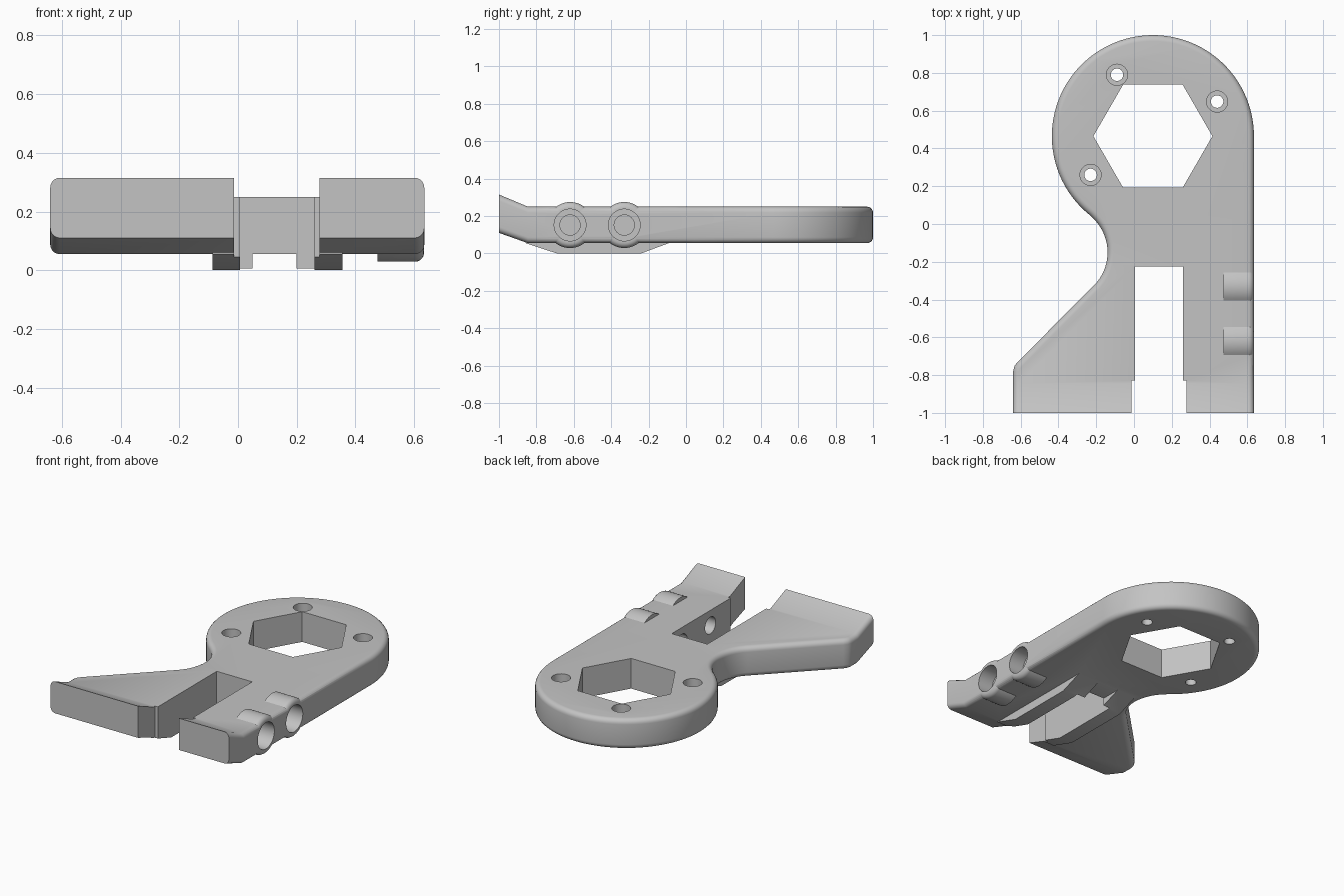
import bpy, bmesh
from math import sin, cos, pi, radians
from mathutils import Matrix, Vector

if "Cube" in bpy.data.objects:
    bpy.data.objects.remove(bpy.data.objects["Cube"])

grey = bpy.data.materials.new("plain grey")
grey.use_nodes = True
grey.diffuse_color = (0.55, 0.55, 0.55, 1)
grey.node_tree.nodes["Principled BSDF"].inputs["Base Color"].default_value = (0.55, 0.55, 0.55, 1)

BOTTOM, TOP = 0.055, 0.25
HEAD = (0.1, 0.465)


def to_object(bm, name):
    bmesh.ops.recalc_face_normals(bm, faces=bm.faces)
    mesh = bpy.data.meshes.new(name)
    bm.to_mesh(mesh)
    bm.free()
    mesh.materials.append(grey)
    obj = bpy.data.objects.new(name, mesh)
    bpy.context.collection.objects.link(obj)
    return obj


def prism(points, direction):
    bm = bmesh.new()
    face = bm.faces.new([bm.verts.new(p) for p in points])
    grown = bmesh.ops.extrude_face_region(bm, geom=[face])["geom"]
    bmesh.ops.translate(bm, vec=direction,
                        verts=[v for v in grown if isinstance(v, bmesh.types.BMVert)])
    bmesh.ops.recalc_face_normals(bm, faces=bm.faces)
    return bm


def arc(center, r, start, end, steps):
    angles = [radians(start + (end - start) * i / steps) for i in range(steps + 1)]
    return [(center[0] + r * cos(a), center[1] + r * sin(a)) for a in angles]


def upright(name, center, r, z0, z1, sides):
    ring = arc(center, r, 0, 360, sides)[:-1]
    return to_object(prism([(x, y, z0) for x, y in ring], (0, 0, z1 - z0)), name)


def crosswise(name, y, r, x0, x1, rounding=0):
    ring = arc((y, 0.152), r, 0, 360, 48)[:-1]
    bm = prism([(x0, a, b) for a, b in ring], (x1 - x0, 0, 0))
    if rounding:
        rim = [e for e in bm.edges if all(v.co.x > x1 - 0.001 for v in e.verts)]
        bmesh.ops.bevel(bm, geom=rim, offset=rounding, segments=5, profile=0.5, affect='EDGES')
    return to_object(bm, name)


def block(name, x0, x1, y0, y1, z0, z1):
    pts = [(x0, y0, z0), (x1, y0, z0), (x1, y1, z0), (x0, y1, z0)]
    return to_object(prism(pts, (0, 0, z1 - z0)), name)


# Body outline: round head, concave neck, flared jaw
outline = arc(HEAD, 0.535, 0, 231.45, 64)
outline += arc((-0.39, -0.15), 0.25, 51.45, -45, 24)[1:]
outline += [(-0.615, -0.729), (-0.633, -0.752), (-0.64, -0.78), (-0.64, -1), (0.635, -1)]
bm = prism([(x, y, BOTTOM) for x, y in outline], (0, 0, TOP - BOTTOM))

# Rounded rim everywhere but the flat front
rim = [e for e in bm.edges
       if abs(e.verts[0].co.z - e.verts[1].co.z) < 0.001
       and not all(v.co.y < -0.999 for v in e.verts)]
bmesh.ops.bevel(bm, geom=rim, offset=0.032, segments=5, profile=0.5, affect='EDGES')

# Jaw tips bent upward
BEND = -0.845
bmesh.ops.bisect_plane(bm, geom=bm.verts[:] + bm.edges[:] + bm.faces[:],
                       plane_co=(0, BEND, 0), plane_no=(0, 1, 0))
for v in bm.verts:
    if v.co.y < BEND:
        t = (BEND - v.co.y) / (1 + BEND)
        v.co.z += t * (0.055 + 0.01 * (v.co.z - BOTTOM) / (TOP - BOTTOM))
body = to_object(bm, "wrench_body")

# Bolt bosses on the left edge and ribs beside the slot
BOLTS = (-0.62, -0.33)
added = [crosswise("bolt_boss", y, 0.123, 0.475, 0.634, 0.03) for y in BOLTS]
rib = [(-0.84, 0.1), (-0.86, 0.056), (-0.69, 0), (-0.24, 0), (-0.09, 0.056), (-0.1, 0.1)]
for x0, x1 in ((-0.087, 0.05), (0.2, 0.357)):
    added.append(to_object(prism([(x0, y, z) for y, z in rib], (x1 - x0, 0, 0)), "slot_rib"))

# Openings: slot, wider mouth, hexagon, screw holes, bolt holes
cutters = [block("slot_cutter", 0.006, 0.26, -1.1, -0.226, -0.1, 0.5),
           block("mouth_cutter", -0.014, 0.277, -1.2, -0.828, -0.12, 0.52),
           upright("hexagon_cutter", HEAD, 0.315, -0.1, 0.5, 6)]
for spot in ((-0.09, 0.79), (0.44, 0.648), (-0.23, 0.26)):
    cutters.append(upright("screw_hole_cutter", spot, 0.033, -0.1, 0.5, 32))
    cutters.append(upright("screw_recess_cutter", spot, 0.056, 0.14, 0.5, 32))
for y in BOLTS:
    cutters.append(crosswise("bolt_hole_cutter", y, 0.054, 0.15, 0.8))
    cutters.append(crosswise("bolt_recess_cutter", y, 0.085, 0.53, 0.81))

bpy.ops.object.select_all(action='DESELECT')
body.select_set(True)
bpy.context.view_layer.objects.active = body
for operation, parts in (('UNION', added), ('DIFFERENCE', cutters)):
    for part in parts:
        part.hide_render = True
        mod = body.modifiers.new(part.name, 'BOOLEAN')
        mod.operation = operation
        mod.solver = 'EXACT'
        mod.object = part
        bpy.ops.object.modifier_apply(modifier=mod.name)
        bpy.data.objects.remove(part)

bpy.ops.object.shade_smooth_by_angle(angle=radians(28))
